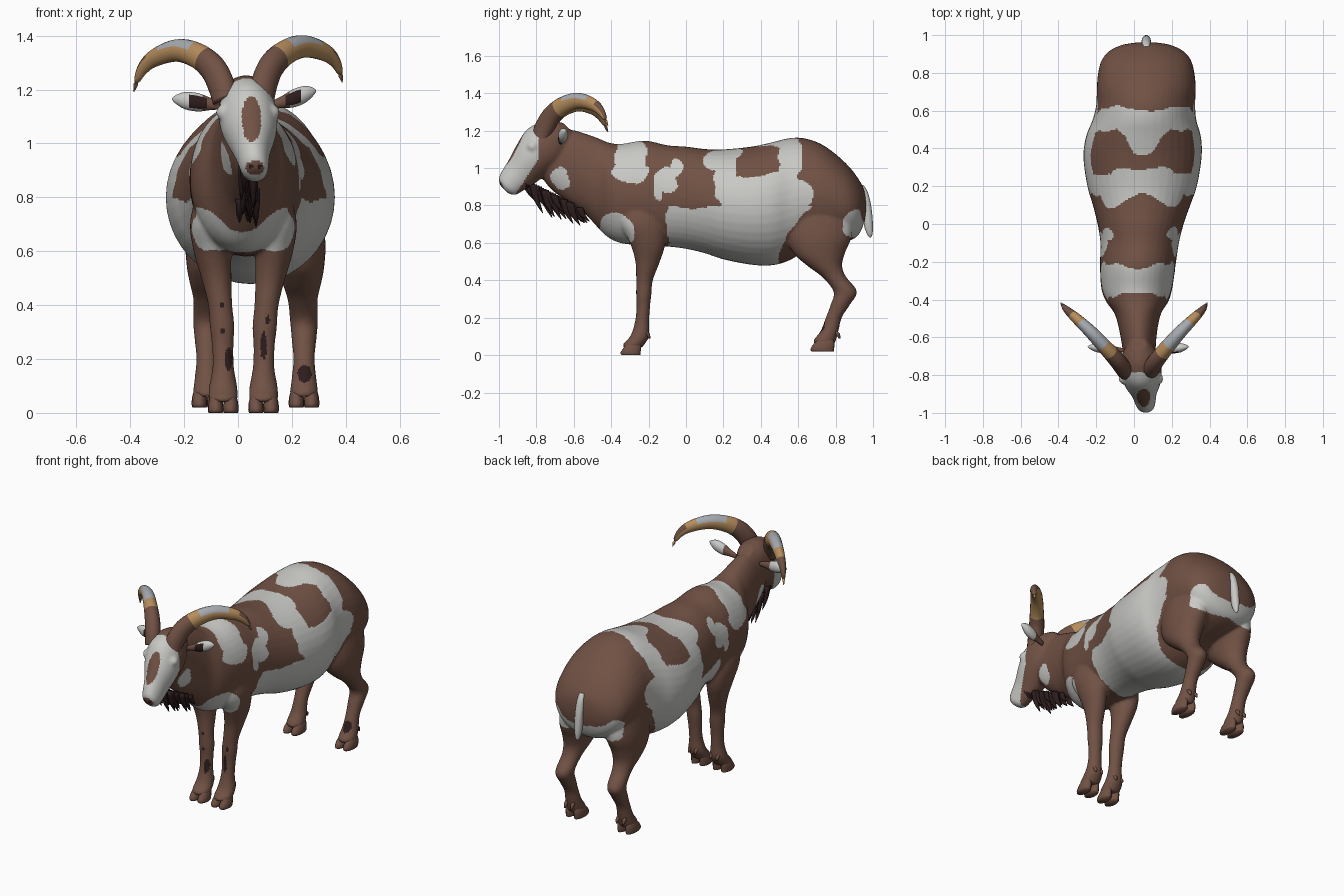
import bpy, bmesh, math, random
from mathutils import Vector

random.seed(4)


def mat(name, r, g, b):
    m = bpy.data.materials.new(name)
    m.diffuse_color = (r, g, b, 1)
    return m


MATS = [mat("brown_coat", .165, .083, .058), mat("white_coat", .58, .58, .56),
        mat("dark_hair", .026, .012, .012), mat("tan_horn", .47, .27, .11),
        mat("grey_horn", .38, .40, .43)]
BROWN, WHITE, DARK, TAN, GREY = range(5)


def smooth(rows, k=4):
    """Catmull-Rom interpolation of rows of numbers."""
    out = []
    for i in range(len(rows) - 1):
        a, b, c, d = rows[max(i - 1, 0)], rows[i], rows[i + 1], rows[min(i + 2, len(rows) - 1)]
        for s in range(k):
            t = s / k
            out.append([.5 * (2 * q + (r - p) * t + (2 * p - 5 * q + 4 * r - w) * t * t
                              + (3 * q - p - 3 * r + w) * t ** 3) for p, q, r, w in zip(a, b, c, d)])
    return out + [list(rows[-1])]


def skin(bm, rings):
    """Bridge rings of points and cap both ends; returns the side faces per ring."""
    vs = [[bm.verts.new(p) for p in r] for r in rings]
    n = len(vs[0])
    sides = [[bm.faces.new((a[j], a[(j + 1) % n], b[(j + 1) % n], b[j])) for j in range(n)]
             for a, b in zip(vs, vs[1:])]
    bm.faces.new(vs[0][::-1])
    bm.faces.new(vs[-1])
    return sides


def loft(bm, rows, v, n=24, k=4, u=(1, 0, 0)):
    """Ellipses (x, y, z, radius along u, radius along v)."""
    u, v = Vector(u), Vector(v)
    ang = [2 * math.pi * j / n for j in range(n)]
    return skin(bm, [[Vector(r[:3]) + u * r[3] * math.cos(a) + v * r[4] * math.sin(a) for a in ang]
                     for r in smooth(rows, k)])


def finish(bm, name, base=None):
    bmesh.ops.recalc_face_normals(bm, faces=bm.faces[:])
    me = bpy.data.meshes.new(name)
    bm.to_mesh(me)
    bm.free()
    ob = bpy.data.objects.new(name, me)
    bpy.context.collection.objects.link(ob)
    if base is not None:
        setup(me, [base] * len(me.polygons))
    return ob


def setup(me, slots):
    me.materials.clear()
    for m in MATS:
        me.materials.append(m)
    for p, s in zip(me.polygons, slots):
        p.material_index = s
    me.shade_smooth()


# --- torso and neck: y, centre x, top z, bottom z, half width
TORSO = [(-.77, .035, 1.10, .95, .05), (-.72, .03, 1.19, .885, .08), (-.62, .025, 1.205, .81, .092),
         (-.54, .022, 1.185, .755, .105), (-.47, .02, 1.16, .68, .125), (-.41, .017, 1.135, .625, .165),
         (-.34, .015, 1.13, .597, .188), (-.22, .02, 1.147, .585, .2), (-.1, .03, 1.122, .58, .208),
         (0, .035, 1.115, .568, .228), (.1, .04, 1.102, .545, .258), (.2, .043, 1.1, .512, .29),
         (.35, .045, 1.115, .483, .313), (.46, .05, 1.138, .48, .305), (.55, .055, 1.16, .505, .275),
         (.63, .062, 1.16, .55, .262), (.72, .065, 1.13, .575, .262), (.8, .065, 1.075, .59, .255),
         (.87, .065, 1.01, .61, .235), (.92, .065, .945, .64, .19), (.95, .065, .89, .70, .12),
         (.962, .065, .83, .76, .04)]
bm = bmesh.new()
loft(bm, [(x, y, (t + b) / 2, rx, (t - b) / 2) for y, x, t, b, rx in TORSO], (0, 0, 1), 40)

# --- head, running forward and down
HEAD = [(.028, -.63, 1.215, .04, .04), (.03, -.68, 1.185, .083, .095), (.035, -.75, 1.12, .108, .132),
        (.042, -.82, 1.05, .102, .115), (.052, -.885, .975, .07, .092), (.058, -.93, .93, .057, .077),
        (.062, -.957, .9, .048, .062), (.063, -.972, .885, .025, .03)]
loft(bm, HEAD, (0, -.707, .707), 28)
for s in (-1, 1):  # brow and eyelid bulges
    m = bmesh.ops.create_uvsphere(bm, u_segments=12, v_segments=8, radius=.031)
    bmesh.ops.translate(bm, verts=m["verts"], vec=(.037 + s * .088, -.82, 1.115))

# --- legs: z, y, half depth, sideways offset, half width
FRONT = [(.88, -.25, .09, .10, .05), (.72, -.235, .12, .122, .075), (.6, -.205, .095, .115, .07),
         (.5, -.205, .066, .10, .056), (.4, -.222, .045, .086, .045), (.32, -.226, .041, .079, .046),
         (.25, -.229, .036, .077, .04), (.17, -.236, .039, .075, .04), (.1, -.248, .051, .075, .052),
         (.06, -.278, .058, .075, .055), (.04, -.285, .05, .075, .05)]
HIND = [(.88, .72, .15, .14, .08), (.66, .715, .175, .158, .10), (.55, .712, .14, .168, .088),
        (.48, .74, .095, .172, .072), (.42, .79, .065, .175, .056), (.34, .852, .063, .18, .052),
        (.27, .825, .052, .18, .046), (.2, .79, .043, .18, .04), (.13, .768, .048, .18, .046),
        (.08, .742, .06, .18, .052), (.06, .738, .055, .18, .048)]
LEGS = [("front", FRONT, .02, -.297, .055, 0), ("hind", HIND, .065, .728, .065, .02)]
for name, rows, cx, hy, hr, hz in LEGS:
    for s in (-1, 1):
        loft(bm, [(cx + s * o, y, z, rx, ry) for z, y, ry, o, rx in rows], (0, 1, 0))

body = finish(bm, "body")
rm = body.modifiers.new("merge", 'REMESH')
rm.mode, rm.voxel_size = 'VOXEL', .0088
sm = body.modifiers.new("relax", 'SMOOTH')
sm.factor, sm.iterations = .5, 6
me = bpy.data.meshes.new_from_object(body.evaluated_get(bpy.context.evaluated_depsgraph_get()))
body.modifiers.clear()
body.data = me

# --- coat markings: ellipses seen from the side (y, z, ry, rz)
WHITES = [(-.3, 1.06, .085, .12), (-.29, .98, .10, .06), (-.05, 1.0, .035, .05), (-.1, .93, .06, .07),
          (-.15, .88, .025, .06), (-.37, .67, .10, .085), (-.67, .94, .05, .06), (.42, .86, .265, .12),
          (.22, .92, .06, .18), (.18, 1.035, .095, .058), (.22, 1.09, .07, .04), (.55, 1.05, .065, .17),
          (.5, 1.15, .09, .04), (.4, 1.14, .08, .03), (.9, .7, .055, .075)]
SPOTS = [(.375, 1.022, .118, .075)]
# dark patches on the front of the legs (x, z, rx, rz)
SCUFFS = [(.247, .145, .026, .033), (-.035, .2, .014, .045), (-.06, .4, .01, .012),
          (-.058, .305, .008, .01), (.095, .25, .012, .05), (.11, .345, .008, .018)]


def within(a, b, shapes):
    return any(((a - s[0]) / s[2]) ** 2 + ((b - s[1]) / s[3]) ** 2 < 1 for s in shapes)


def coat(p, nrm):
    x, y, z = p
    if y < -.78 and z > .82 and (y < -.785 if z > 1.05 else y < -.895 + .65 * (z - .885)):  # face
        if y < -.95 and within(x, z, [(.046, .915, .009, .009), (.079, .915, .009, .009)]):
            return DARK
        if y < -.95 and within(x, z, [(.062, .91, .034, .026)]):
            return BROWN
        return BROWN if nrm.y < -.3 and within(x, z, [(.05, 1.09, .036, .085)]) else WHITE
    if -.86 < y < -.53 and z < .915 - .5 * (y + .85):  # throat
        return DARK
    if z < .45:
        return DARK if nrm.y < -.35 and within(x, z, SCUFFS) else BROWN
    y += .01 * math.sin(26 * z + 9 * abs(x)) + .005 * math.sin(61 * z)
    z += .008 * math.sin(24 * y + 1)
    if within(y, z, SPOTS):
        return BROWN
    if -.1 < y < .5 + .8 * max(0, z - .59) and z < .79:  # belly
        return WHITE
    return WHITE if within(y, z, WHITES) else BROWN


setup(me, [coat(p.center, p.normal) for p in me.polygons])

# --- cloven hooves with dewclaws
for name, rows, cx, hy, hr, hz in LEGS:
    for s, side in ((-1, "left"), (1, "right")):
        bm = bmesh.new()
        x0 = cx + s * rows[-1][3]
        for d in (-1, 1):
            x = x0 + d * .028
            loft(bm, [(x - d * .008, hy + .03, .085 + hz, .014, .028), (x - d * .003, hy + .02, .065 + hz, .022, .04),
                      (x, hy + .01, .04 + hz, .027, hr * .88), (x, hy, .012 + hz, .029, hr),
                      (x, hy + .003, hz, .026, hr * .93)], (0, 1, 0), 14, 2)
            x = x0 + d * .022
            y = rows[-3][1] + .045
            loft(bm, [(x, y - .02, .135, .008, .008), (x, y - .004, .115, .012, .013),
                      (x, y + .008, .09, .005, .005)], (0, 1, 0), 8, 2)
        finish(bm, f"{name}_{side}_hoof", BROWN)

# --- horns: x, y, z, radius
HORN = [(-.05, -.78, 1.16, .05), (-.062, -.757, 1.215, .055), (-.095, -.715, 1.28, .053),
        (-.15, -.655, 1.325, .048), (-.225, -.575, 1.345, .042), (-.31, -.495, 1.317, .033),
        (-.36, -.45, 1.267, .021), (-.387, -.418, 1.193, .003)]
for side in ("left", "right"):
    path = smooth(HORN, 5)
    last = len(path) - 1
    if side == "right":
        path = [(.04 * (1 - i / last) - x, y, z + .035 * (i / last) ** 1.5, r)
                for i, (x, y, z, r) in enumerate(path)]
    pts = [Vector(p[:3]) for p in path]
    h = pts[-1] - pts[0]
    h.z = 0
    ref = h.normalized().cross(Vector((0, 0, 1)))
    rings, n = [], 18
    for i, p in enumerate(pts):
        t = (pts[min(i + 1, last)] - pts[max(i - 1, 0)]).normalized()
        v = ref.cross(t).normalized() * -1
        if v.dot(Vector((0, 0, 1)) - h.normalized() * .5) < 0:  # keep v on the outer curve
            v = -v
        ang = [2 * math.pi * j / n for j in range(n)]
        rings.append([p + path[i][3] * (ref * .82 * math.cos(a) + v * math.sin(a)) for a in ang])
    bm = bmesh.new()
    for i, ring in enumerate(skin(bm, rings)):
        f = i / last
        for j, face in enumerate(ring):
            if math.sin(2 * math.pi * (j + .5) / n) > .3:  # outer curve
                c = BROWN if f < .36 or f > .72 else GREY if .43 < f < .64 else TAN
            else:
                c = BROWN if f < .36 else TAN
            face.material_index = c
        if i == last - 1:
            bm.faces.ensure_lookup_table()
    slots = [f.material_index for f in bm.faces]
    setup(finish(bm, side + "_horn").data, slots)

# --- ears, with a dark hollow facing forward
for side, base, tip in (("left", (-.05, 1.14), (-.245, 1.165)), ("right", (.12, 1.14), (.29, 1.195))):
    bm = bmesh.new()
    prof = [(0, .014), (.25, .022), (.5, .034), (.75, .032), (.92, .017), (1, .003)]
    loft(bm, [(base[0] + (tip[0] - base[0]) * t, -.67 + .02 * t, base[1] + (tip[1] - base[1]) * t, r * .75, r)
              for t, r in prof], (0, 0, 1), 16, 3, (0, 1, 0))
    ear = finish(bm, side + "_ear", WHITE)
    for p in ear.data.polygons:
        t = (p.center.x - base[0]) / (tip[0] - base[0])
        if t < .38:
            p.material_index = BROWN
        if p.normal.y < -.8 and .35 < t < .65:
            p.material_index = DARK

# --- beard strands hanging from the throat
bm = bmesh.new()
for i in range(24):
    f = (i + .5) / 24
    y, x = -.85 + .3 * f, .035 + random.uniform(-.045, .045) * (.5 + .5 * f)
    z, ln = .915 - .15 * f, random.uniform(.6, 1.15) * (.135 - .05 * f)
    loft(bm, [(x, y - .01, z + .02, .014, .02), (x, y, z - ln * .3, .013, .018),
              (x, y + .02, z - ln * .7, .009, .011), (x, y + .04, z - ln, .002, .002)], (0, 1, 0), 8, 2)
finish(bm, "beard", DARK)

# --- tail
bm = bmesh.new()
loft(bm, [(.065, .935, .91, .016, .014), (.065, .953, .87, .022, .02), (.065, .968, .79, .025, .024),
          (.065, .975, .70, .022, .025), (.065, .982, .65, .014, .016), (.065, .985, .63, .004, .004)],
     (0, 1, 0), 14)
finish(bm, "tail", WHITE)
